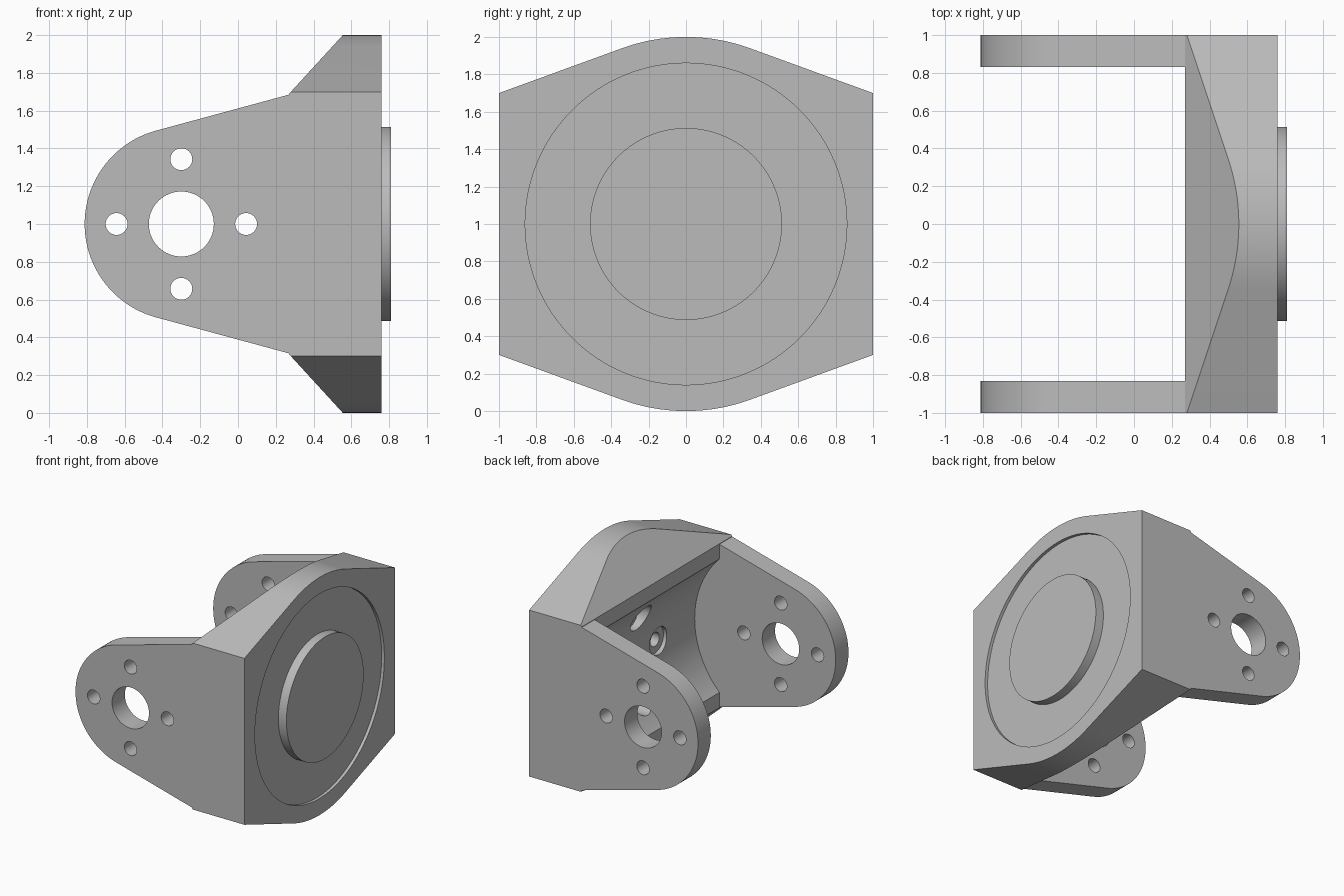
import bpy, bmesh
from math import sin, cos, radians, pi
from mathutils import Vector

cube = bpy.data.objects.get("Cube")
if cube:
    bpy.data.objects.remove(cube, do_unlink=True)

grey = bpy.data.materials.new("plain grey")
grey.use_nodes = True
colour = (0.5, 0.5, 0.5, 1)
grey.diffuse_color = colour
grey.node_tree.nodes["Principled BSDF"].inputs["Base Color"].default_value = colour


def arc(cx, cy, r, start, end, steps):
    angles = [radians(start + (end - start) * i / steps) for i in range(steps + 1)]
    return [(cx + r * cos(a), cy + r * sin(a)) for a in angles]


def circle(cx, cy, r, steps=64):
    return arc(cx, cy, r, 0, 360, steps)[:-1]


def prism(name, profile, axis, lo, hi, cuts=()):
    """Extrude a profile along x (profile = y, z) or y (profile = x, z)."""
    bm = bmesh.new()
    place = (lambda p: (lo, p[0], p[1])) if axis == "x" else (lambda p: (p[0], lo, p[1]))
    face = bm.faces.new([bm.verts.new(place(p)) for p in profile])
    ext = bmesh.ops.extrude_face_region(bm, geom=[face])
    shift = Vector((hi - lo, 0, 0)) if axis == "x" else Vector((0, hi - lo, 0))
    bmesh.ops.translate(bm, verts=[v for v in ext["geom"] if isinstance(v, bmesh.types.BMVert)], vec=shift)
    # Slanted plane cuts, each closed with a new face
    for point, normal in cuts:
        res = bmesh.ops.bisect_plane(bm, geom=bm.verts[:] + bm.edges[:] + bm.faces[:], dist=1e-5,
                                     plane_co=point, plane_no=normal, clear_outer=True)
        rim = [e for e in res["geom_cut"] if isinstance(e, bmesh.types.BMEdge)]
        bmesh.ops.edgeloop_fill(bm, edges=rim)
    bmesh.ops.recalc_face_normals(bm, faces=bm.faces)
    mesh = bpy.data.meshes.new(name)
    bm.to_mesh(mesh)
    bm.free()
    mesh.materials.append(grey)
    obj = bpy.data.objects.new(name, mesh)
    bpy.context.collection.objects.link(obj)
    return obj


def combine(target, other, operation):
    mod = target.modifiers.new(operation.lower(), "BOOLEAN")
    mod.operation, mod.solver, mod.object = operation, "EXACT", other
    bpy.context.view_layer.objects.active = target
    bpy.ops.object.modifier_apply(modifier=mod.name)
    bpy.data.objects.remove(other, do_unlink=True)


# Mounting block: rounded hexagonal outline with slanted top and bottom shoulders
outline = ([(1, 0.3), (1, 1.7)] + arc(0, 1, 1, 70, 110, 20)
           + [(-1, 1.7), (-1, 0.3)] + arc(0, 1, 1, 250, 290, 20))
shoulders = [((0.28, 0, 1 + s * 0.7), (-0.3, 0, s * 0.275)) for s in (1, -1)]
bracket = prism("yoke_bracket", outline, "x", 0.27, 0.76, shoulders)

# Round clearance between the arms
combine(bracket, prism("clearance", circle(-0.3, 1, 0.8, 128), "y", -0.83, 0.83), "DIFFERENCE")

# Two tapered arms with rounded ends
arm = arc(-0.3, 1, 0.512, 105, 255, 48) + [(0.27, 0.315), (0.29, 0.315), (0.29, 1.685), (0.27, 1.685)]
for lo, hi in ((-1, -0.83), (0.83, 1)):
    combine(bracket, prism("arm", arm, "y", lo, hi), "UNION")

# Pivot bore and four bolt holes through both arms
combine(bracket, prism("bore", circle(-0.3, 1, 0.172), "y", -1.1, 1.1), "DIFFERENCE")
for k in range(4):
    dx, dz = 0.343 * cos(k * pi / 2), 0.343 * sin(k * pi / 2)
    combine(bracket, prism("bolt_hole", circle(dx - 0.3, 1 + dz, 0.058, 32), "y", -1.1, 1.1), "DIFFERENCE")
    # Counterbored screw holes in the block
    combine(bracket, prism("counterbore", circle(dx, 1 + dz, 0.115, 32), "x", 0.2, 0.53), "DIFFERENCE")
    combine(bracket, prism("screw_hole", circle(dx, 1 + dz, 0.058, 32), "x", 0.2, 0.7), "DIFFERENCE")

# Shallow round recess with a raised centring boss
combine(bracket, prism("recess", circle(0, 1, 0.86, 128), "x", 0.735, 0.9), "DIFFERENCE")
boss = prism("centring_boss", circle(0, 1, 0.513, 96), "x", 0.735, 0.81)

for obj in (bracket, boss):
    bpy.ops.object.select_all(action="DESELECT")
    obj.select_set(True)
    bpy.context.view_layer.objects.active = obj
    bpy.ops.object.shade_smooth_by_angle(angle=radians(15))
